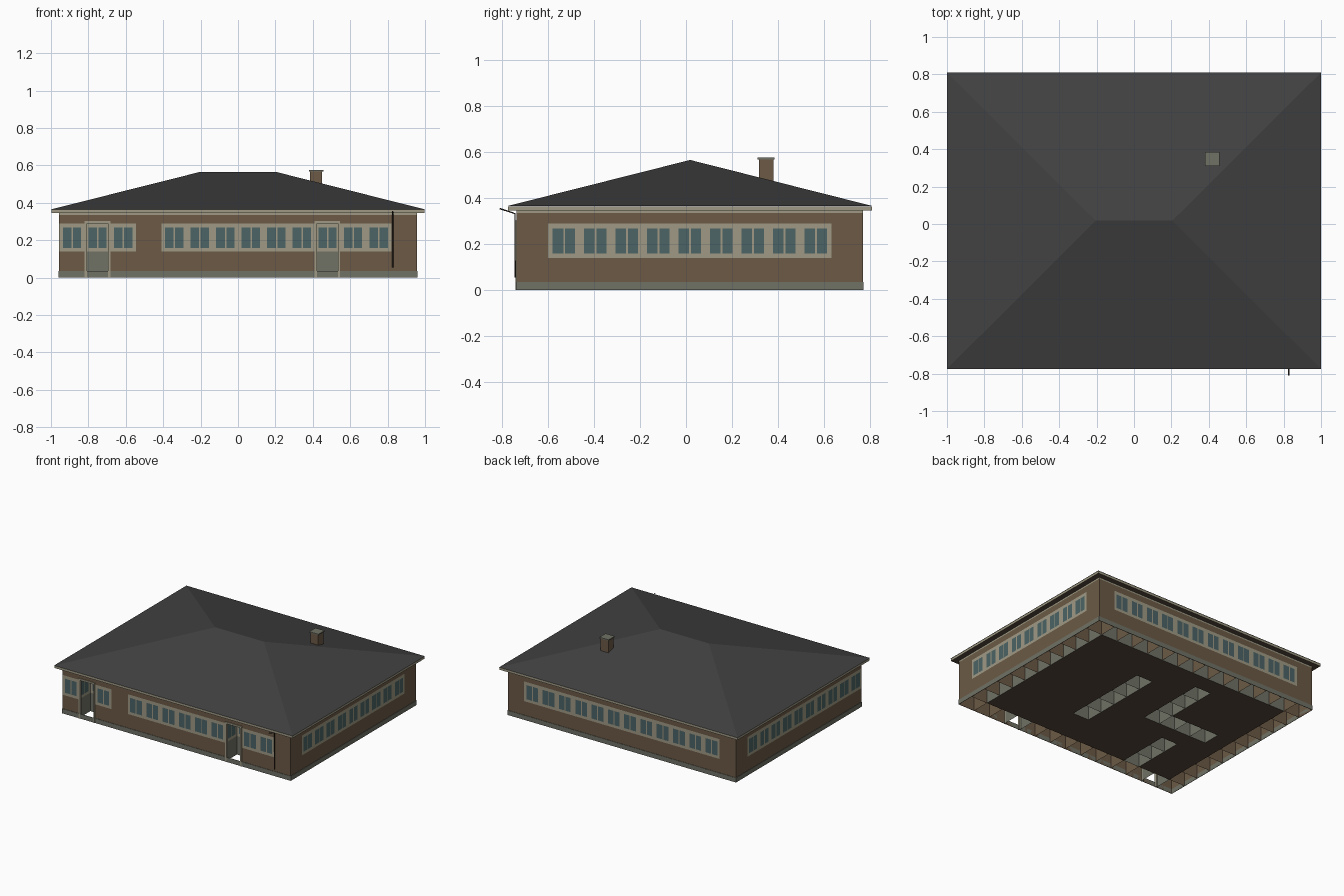
import bpy, bmesh
from mathutils import Vector

cube = bpy.data.objects.get("Cube")
if cube:
    bpy.data.objects.remove(cube, do_unlink=True)


def material(name, rgb):
    linear = [((c / 255 + 0.055) / 1.055) ** 2.4 for c in rgb] + [1]
    m = bpy.data.materials.new(name)
    m.use_nodes = True
    m.diffuse_color = linear
    m.node_tree.nodes["Principled BSDF"].inputs["Base Color"].default_value = linear
    return m


MATS = [material("brick_brown", (108, 90, 70)), material("trim_beige", (159, 153, 132)),
        material("glass_blue", (76, 99, 102)), material("concrete_grey", (112, 114, 102)),
        material("roof_charcoal", (65, 65, 65)), material("floor_dark_brown", (88, 73, 60)),
        material("pipe_dark", (56, 45, 38))]
BRICK, TRIM, GLASS, CONCRETE, ROOF, FLOOR, PIPE = range(len(MATS))


def finish(name, bm):
    mesh = bpy.data.meshes.new(name)
    bm.to_mesh(mesh)
    bm.free()
    for m in MATS:
        mesh.materials.append(m)
    ob = bpy.data.objects.new(name, mesh)
    bpy.context.collection.objects.link(ob)
    return ob


def box(name, low, high, mat, under=None):
    low, high = Vector(low), Vector(high)
    bm = bmesh.new()
    bmesh.ops.create_cube(bm, size=1)
    for v in bm.verts:
        v.co = (low + high) / 2 + v.co * (high - low)
    for f in bm.faces:
        f.material_index = under if under is not None and f.normal.z < -0.5 else mat
    return finish(name, bm)


# Plan grid of square wall bays
C, X0, Y0 = 0.1366, -0.956, -0.735
NX, NY = 14, 11
X1, Y1 = X0 + NX * C, Y0 + NY * C
DOORS = {(1, 0), (10, 0)}
ring = {(i, j) for i in range(NX) for j in range(NY) if i in (0, NX - 1) or j in (0, NY - 1)}
partitions = ({(8, j) for j in range(3, 8)} | {(5, j) for j in range(5, 9)}
              | {(i, 5) for i in range(2, 6)} | {(3, j) for j in range(1, 4)})
solid = ring | partitions

LEVELS = [0, 0.035, 0.14, 0.16, 0.267, 0.29, 0.335, 0.35]
PANES = [0, 0.14, 0.48, 0.54, 0.86, 1]


def band_material(kind, column, z):
    pane = column % 2 == 1 and 0.16 < z < 0.267
    if kind in ("window", "door") and 0.14 < z < 0.29:
        return GLASS if pane else TRIM
    if kind == "door":
        return CONCRETE
    if kind == "open" and 0.035 < z < 0.29:
        return None
    return TRIM if z > 0.335 else BRICK


def wall(bm, p, q, kind):
    """Vertical panel from p to q, split into bands and panes."""
    if kind in ("inner", "divider"):
        columns, levels = [0, 1], [0, LEVELS[-1]]
    else:
        columns = PANES if kind in ("window", "door") else [0, 1]
        levels = LEVELS
    for k, (a, b) in enumerate(zip(columns, columns[1:])):
        for z0, z1 in zip(levels, levels[1:]):
            if kind in ("inner", "divider"):
                mat = CONCRETE if kind == "inner" else BRICK
            else:
                mat = band_material(kind, k, (z0 + z1) / 2)
            if mat is None:
                continue
            pa, pb = p.lerp(q, a), p.lerp(q, b)
            f = bm.faces.new([bm.verts.new((s.x, s.y, z))
                              for s, z in ((pa, z0), (pb, z0), (pb, z1), (pa, z1))])
            f.material_index = mat


def facade_kind(i, j, dx, dy):
    if (i, j) in DOORS and dy < 0:
        return "open"
    if dy < 0:
        return "plain" if i in (3, NX - 1) else "window"
    if dy > 0:
        return "plain" if i in (0, NX - 1) else "window"
    if dx > 0:
        return "plain" if j in (0, NY - 1) else "window"
    return "plain" if j == NY - 1 else "window"


# Outer walls and partitions, hollow from below
outer, inner = bmesh.new(), bmesh.new()
for i, j in sorted(solid):
    centre = Vector((X0 + (i + 0.5) * C, Y0 + (j + 0.5) * C))
    for dx, dy in ((1, 0), (-1, 0), (0, 1), (0, -1)):
        d, t = Vector((dx, dy)) * C / 2, Vector((-dy, dx)) * C / 2
        p, q = centre + d - t, centre + d + t
        n = (i + dx, j + dy)
        if not (0 <= n[0] < NX and 0 <= n[1] < NY):
            wall(outer, p, q, facade_kind(i, j, dx, dy))
        elif (i, j) in DOORS:
            wall(inner, q, p, "door")
        elif n in DOORS:
            continue
        elif n not in solid:
            wall(inner, p, q, "inner")
        elif dx + dy > 0:
            both_ring = (i, j) in ring and n in ring
            wall(inner, p, q, "divider" if both_ring else "inner")
for name, bm in (("outer_walls", outer), ("inner_walls", inner)):
    bmesh.ops.remove_doubles(bm, verts=bm.verts, dist=1e-5)
    finish(name, bm)

# Concrete plinth around the foot of the walls, also the door thresholds
T, H = 0.003, 0.035
box("plinth_front", (X0 - T, Y0 - T, 0), (X1 + T, Y0, H), CONCRETE)
box("plinth_back", (X0 - T, Y1, 0), (X1 + T, Y1 + T, H), CONCRETE)
box("plinth_right", (X0 - T, Y0, 0), (X0, Y1, H), CONCRETE)
box("plinth_left", (X1, Y0, 0), (X1 + T, Y1, H), CONCRETE)

# Floor of the rooms, left open under the walls
bm = bmesh.new()
for i in range(NX):
    for j in range(NY):
        if (i, j) not in solid:
            x, y = X0 + i * C, Y0 + j * C
            f = bm.faces.new([bm.verts.new((a, b, 0)) for a, b in
                              ((x, y), (x, y + C), (x + C, y + C), (x + C, y))])
            f.material_index = FLOOR
bmesh.ops.remove_doubles(bm, verts=bm.verts, dist=1e-5)
finish("floor", bm)

# Door frames
for n, (i, j) in enumerate(sorted(DOORS)):
    x, y = X0 + i * C, Y0
    for side, a in (("right", x), ("left", x + C - 0.012)):
        box(f"door_{n}_{side}_jamb", (a, y - 0.006, 0), (a + 0.012, y + 0.012, 0.303), TRIM)
    box(f"door_{n}_lintel", (x, y - 0.006, 0.29), (x + C, y + 0.012, 0.303), TRIM)
    box(f"door_{n}_ceiling", (x, y + 0.012, 0.29), (x + C, y + C, 0.295), CONCRETE)

# Eaves and hipped roof
box("eaves", (-0.998, -0.773, 0.346), (0.998, 0.808, 0.364), TRIM, FLOOR)
bm = bmesh.new()
corners = [bm.verts.new((x, y, 0.365)) for x, y in
           ((-1, -0.775), (1, -0.775), (1, 0.81), (-1, 0.81))]
ridge_r, ridge_l = [bm.verts.new((x, 0.018, 0.565)) for x in (-0.205, 0.205)]
fr, fl, bl, br = corners
for verts in ((fr, fl, ridge_l, ridge_r), (fl, bl, ridge_l),
              (bl, br, ridge_r, ridge_l), (br, fr, ridge_r)):
    bm.faces.new(verts).material_index = ROOF
finish("roof", bm)

# Chimney
box("chimney", (0.386, 0.317, 0.42), (0.45, 0.379, 0.57), BRICK)
box("chimney_cap", (0.38, 0.311, 0.568), (0.456, 0.385, 0.576), CONCRETE)

# Drainpipe on the front wall
curve = bpy.data.curves.new("drainpipe", "CURVE")
curve.dimensions = "3D"
curve.bevel_depth = 0.0035
curve.bevel_resolution = 1
curve.use_fill_caps = True
spline = curve.splines.new("POLY")
spline.points.add(2)
for point, (y, z) in zip(spline.points, ((-0.742, 0.055), (-0.742, 0.332), (-0.809, 0.354))):
    point.co = (0.827, y, z, 1)
curve.materials.append(MATS[PIPE])
bpy.context.collection.objects.link(bpy.data.objects.new("drainpipe", curve))
